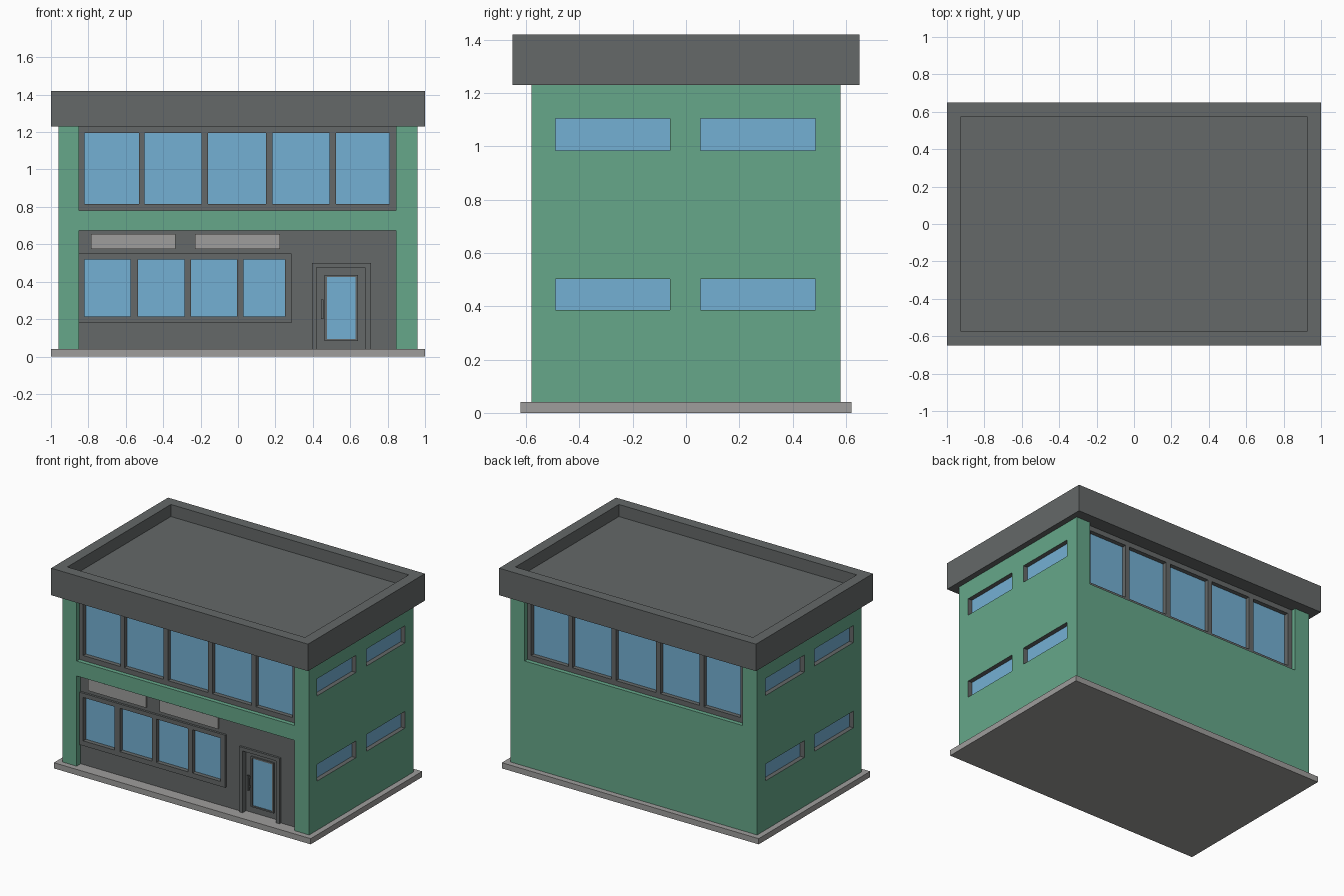
import bpy, bmesh
from math import pi
from mathutils import Matrix, Vector

if "Cube" in bpy.data.objects:
    bpy.data.objects.remove(bpy.data.objects["Cube"])


def material(name, srgb):
    m = bpy.data.materials.new(name)
    lin = [c / 12.92 if c <= 0.04045 else ((c + 0.055) / 1.055) ** 2.4 for c in srgb]
    m.diffuse_color = (*lin, 1)
    m.use_nodes = True
    m.node_tree.nodes["Principled BSDF"].inputs["Base Color"].default_value = m.diffuse_color
    return m


GREEN = material("green_wall", (0.40, 0.655, 0.54))
GRAY = material("dark_gray", (0.395, 0.41, 0.41))
GLASS = material("blue_glass", (0.455, 0.69, 0.83))
LIGHT = material("light_gray", (0.62, 0.615, 0.61))


def finish(name, bm, mats):
    bmesh.ops.recalc_face_normals(bm, faces=bm.faces)
    me = bpy.data.meshes.new(name)
    bm.to_mesh(me)
    bm.free()
    for m in mats:
        me.materials.append(m)
    ob = bpy.data.objects.new(name, me)
    bpy.context.collection.objects.link(ob)
    return ob


def add_box(bm, x, y, z, index=0):
    lo, hi = Vector((x[0], y[0], z[0])), Vector((x[1], y[1], z[1]))
    mat = Matrix.Translation((lo + hi) / 2) @ Matrix.Diagonal((*(hi - lo), 1))
    verts = bmesh.ops.create_cube(bm, size=1, matrix=mat)["verts"]
    for f in {f for v in verts for f in v.link_faces}:
        f.material_index = index


def box(name, x, y, z, mat):
    bm = bmesh.new()
    add_box(bm, x, y, z)
    return finish(name, bm, [mat])


def panel(name, x, z, holes, y, mat):
    """Upright slab facing -y with rectangular holes (x0, x1, z0, z1)."""
    us = sorted({*x, *[h[i] for h in holes for i in (0, 1)]})
    vs = sorted({*z, *[h[i] for h in holes for i in (2, 3)]})
    bm = bmesh.new()
    for u0, u1 in zip(us, us[1:]):
        for v0, v1 in zip(vs, vs[1:]):
            cu, cv = (u0 + u1) / 2, (v0 + v1) / 2
            if not any(h[0] < cu < h[1] and h[2] < cv < h[3] for h in holes):
                bm.faces.new([bm.verts.new((a, y[0], b)) for a, b in
                              ((u0, v0), (u1, v0), (u1, v1), (u0, v1))])
    bmesh.ops.remove_doubles(bm, verts=bm.verts, dist=1e-5)
    ext = bmesh.ops.extrude_face_region(bm, geom=bm.faces[:], use_keep_orig=True)
    moved = [g for g in ext["geom"] if isinstance(g, bmesh.types.BMVert)]
    bmesh.ops.translate(bm, verts=moved, vec=(0, y[1] - y[0], 0))
    return finish(name, bm, [mat])


# Plinth
box("plinth", (-1, 1), (-0.62, 0.62), (0, 0.04), LIGHT)

# Walls, with facade recesses (green) and side window openings (gray reveals)
walls = box("walls", (-0.96, 0.96), (-0.58, 0.58), (0.04, 1.235), GREEN)
walls.data.materials.append(GRAY)
SIDE_Y = [(-0.49, -0.06), (0.055, 0.485)]
SIDE_Z = [(0.385, 0.503), (0.985, 1.105)]
bm = bmesh.new()
add_box(bm, (-0.85, 0.845), (-0.7, -0.5), (0.78, 1.3))
add_box(bm, (-0.845, 0.85), (0.5, 0.7), (0.78, 1.3))
add_box(bm, (-0.85, 0.845), (-0.7, -0.5), (-0.1, 0.675))
for x in ((0.925, 1.1), (-1.1, -0.925)):
    for y in SIDE_Y:
        for z in SIDE_Z:
            add_box(bm, x, y, z, 1)
cutter = finish("wall_cutter", bm, [GREEN, GRAY])
cutter.hide_render = True
cutter.hide_viewport = True
cut = walls.modifiers.new("openings", "BOOLEAN")
cut.operation = "DIFFERENCE"
cut.solver = "EXACT"
cut.object = cutter

# Side window glass
for side, s in (("right", 1), ("left", -1)):
    bm = bmesh.new()
    for y in SIDE_Y:
        for z in SIDE_Z:
            add_box(bm, sorted((s * 0.92, s * 0.928)), y, z)
    finish(side + "_window_glass", bm, [GLASS])

# Upper window bands, front and back
UPPER = [(-0.82, -0.53), (-0.5, -0.195), (-0.16, 0.15), (0.185, 0.49), (0.525, 0.81)]
for side, angle in (("front", 0), ("back", pi)):
    parts = [
        panel(side + "_upper_frame", (-0.85, 0.845), (0.78, 1.23),
              [(a, b, 0.815, 1.195) for a, b in UPPER], (-0.55, -0.5), GRAY),
        box(side + "_upper_glass", (-0.83, 0.82), (-0.52, -0.505), (0.8, 1.21), GLASS)]
    for ob in parts:
        ob.data.transform(Matrix.Rotation(angle, 4, "Z"))

# Shopfront backing panel, open where the window band and doorway sit
panel("shopfront_panel", (-0.85, 0.845), (0.04, 0.675),
      [(-0.85, 0.285, 0.18, 0.55), (0.395, 0.71, 0.04, 0.5)], (-0.535, -0.5), GRAY)

# Lower window band
LOWER = [(-0.82, -0.575), (-0.535, -0.285), (-0.25, -0.005), (0.03, 0.25)]
panel("shop_window_frame", (-0.85, 0.285), (0.18, 0.55),
      [(a, b, 0.215, 0.52) for a, b in LOWER], (-0.55, -0.5), GRAY)
box("shop_window_glass", (-0.83, 0.26), (-0.52, -0.505), (0.2, 0.53), GLASS)

# Blank sign boards
for i, x in enumerate([(-0.785, -0.335), (-0.23, 0.225)]):
    box(f"sign_board_{i + 1}", x, (-0.545, -0.51), (0.575, 0.655), LIGHT)

# Doorway, door, glass and handle
panel("door_surround", (0.395, 0.71), (0.04, 0.5),
      [(0.42, 0.68, 0.04, 0.475)], (-0.55, -0.5), GRAY)
box("door", (0.42, 0.68), (-0.51, -0.495), (0.04, 0.475), GRAY)
panel("door_glass_bead", (0.463, 0.642), (0.083, 0.437),
      [(0.475, 0.628, 0.093, 0.425)], (-0.52, -0.505), GRAY)
box("door_glass", (0.47, 0.635), (-0.513, -0.505), (0.09, 0.43), GLASS)
bm = bmesh.new()
add_box(bm, (0.445, 0.457), (-0.535, -0.525), (0.2, 0.305))
for z in (0.215, 0.28):
    add_box(bm, (0.447, 0.455), (-0.53, -0.505), (z, z + 0.01))
finish("door_handle", bm, [GRAY])

# Flat roof with parapet
bm = bmesh.new()
add_box(bm, (-1, 1), (-0.65, 0.65), (1.23, 1.42))
bm.normal_update()
top = max(bm.faces, key=lambda f: f.calc_center_median().z)
bmesh.ops.inset_region(bm, faces=[top], thickness=0.105)
ext = bmesh.ops.extrude_discrete_faces(bm, faces=[top])
bmesh.ops.translate(bm, verts=ext["faces"][0].verts[:], vec=(0, 0, -0.085))
finish("roof", bm, [GRAY])
